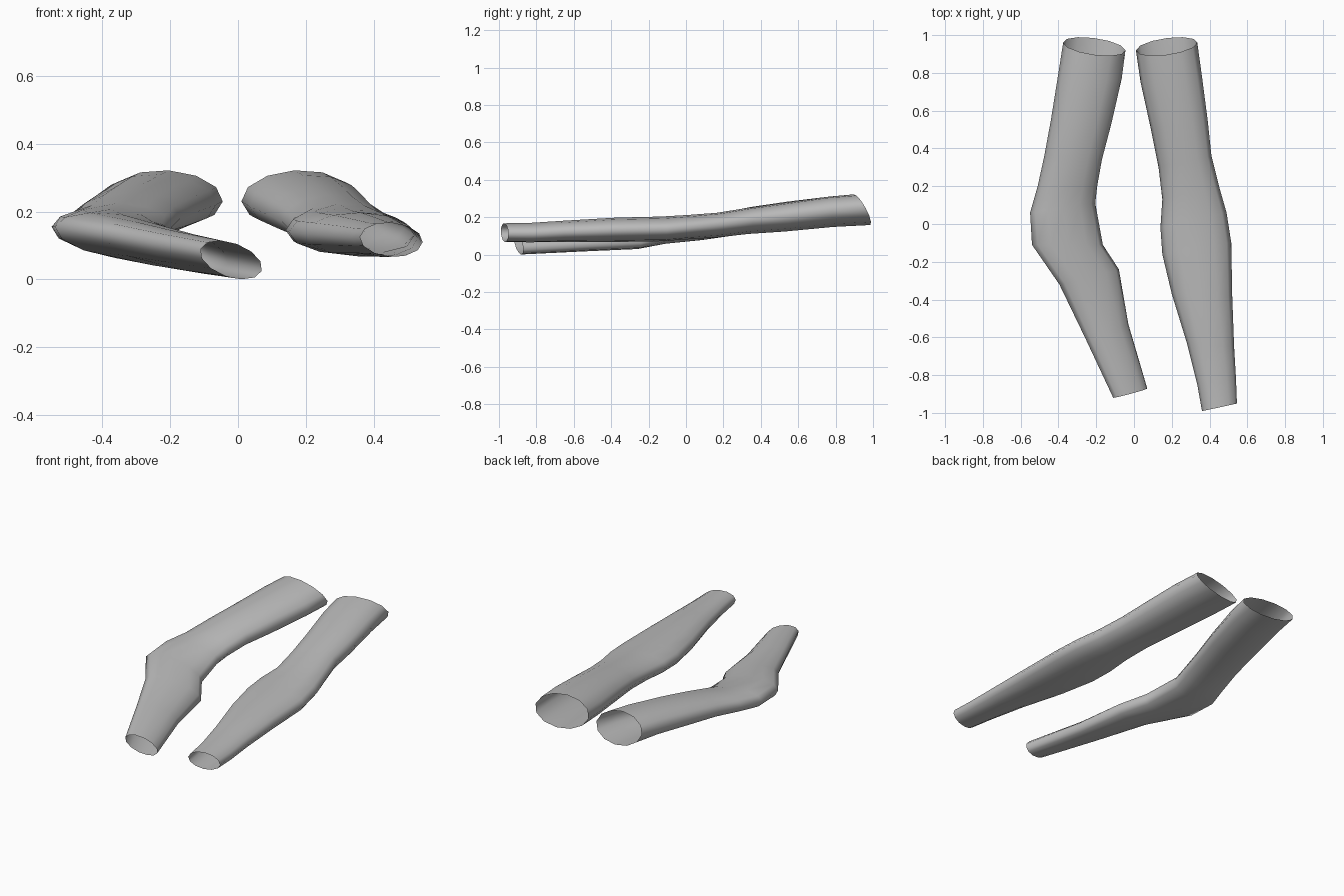
import bpy
import bmesh
import math
from mathutils import Vector

SIDES = 12

cube = bpy.data.objects.get("Cube")
if cube:
    bpy.data.objects.remove(cube, do_unlink=True)

grey = bpy.data.materials.new("plain grey")
grey.use_nodes = True
colour = (0.5, 0.5, 0.5, 1)
grey.diffuse_color = colour
grey.node_tree.nodes["Principled BSDF"].inputs["Base Color"].default_value = colour


def section(bm, low_edge, high_edge, half_height, slant):
    """Oval ring between two edge points, leaning along y by slant."""
    a, b = Vector(low_edge), Vector(high_edge)
    centre, half = (a + b) / 2, (b - a) / 2
    up = Vector((-half.z, 0, half.x)).normalized() * half_height
    up.y -= slant
    ring = []
    for i in range(SIDES):
        angle = math.tau * i / SIDES
        ring.append(bm.verts.new(centre + half * math.cos(angle) + up * math.sin(angle)))
    return ring


def sleeve(name, stations):
    """Open tube lofted through oval sections from shoulder to wrist."""
    bm = bmesh.new()
    rings = [section(bm, *station) for station in stations]
    for upper, lower in zip(rings, rings[1:]):
        for i in range(SIDES):
            j = (i + 1) % SIDES
            face = bm.faces.new((upper[i], upper[j], lower[j], lower[i]))
            face.smooth = True
    mesh = bpy.data.meshes.new(name)
    bm.to_mesh(mesh)
    bm.free()
    mesh.materials.append(grey)
    obj = bpy.data.objects.new(name, mesh)
    bpy.context.collection.objects.link(obj)
    return obj


# Each station: edge nearer -x, edge nearer +x, half height, slant
sleeve("right_sleeve", [
    ((-.375, .96, .25), (-.045, .92, .23), .082, .045),
    ((-.40, .8, .24), (-.065, .77, .22), .08, .02),
    ((-.44, .55, .21), (-.12, .53, .2), .078, 0),
    ((-.475, .36, .19), (-.17, .34, .18), .07, 0),
    ((-.51, .2, .165), (-.195, .2, .155), .066, 0),
    ((-.55, .06, .155), (-.205, .11, .13), .065, 0),
    ((-.54, -.11, .155), (-.165, -.11, .1), .065, 0),
    ((-.395, -.32, .14), (-.08, -.24, .06), .06, 0),
    ((-.26, -.6, .115), (-.03, -.53, .045), .055, 0),
    ((-.11, -.92, .09), (.07, -.87, .025), .05, 0),
])

sleeve("left_sleeve", [
    ((.01, .92, .23), (.335, .96, .25), .082, .045),
    ((.035, .75, .215), (.36, .78, .24), .08, .02),
    ((.09, .5, .19), (.39, .55, .21), .077, 0),
    ((.13, .3, .17), (.41, .36, .19), .07, 0),
    ((.15, .13, .15), (.45, .2, .165), .066, 0),
    ((.14, -.02, .145), (.49, .06, .15), .065, 0),
    ((.15, -.16, .14), (.515, -.1, .135), .066, 0),
    ((.2, -.37, .135), (.52, -.38, .13), .065, 0),
    ((.28, -.63, .13), (.53, -.65, .12), .057, 0),
    ((.335, -.85, .125), (.54, -.82, .11), .052, 0),
    ((.36, -.99, .125), (.545, -.95, .11), .05, 0),
])
